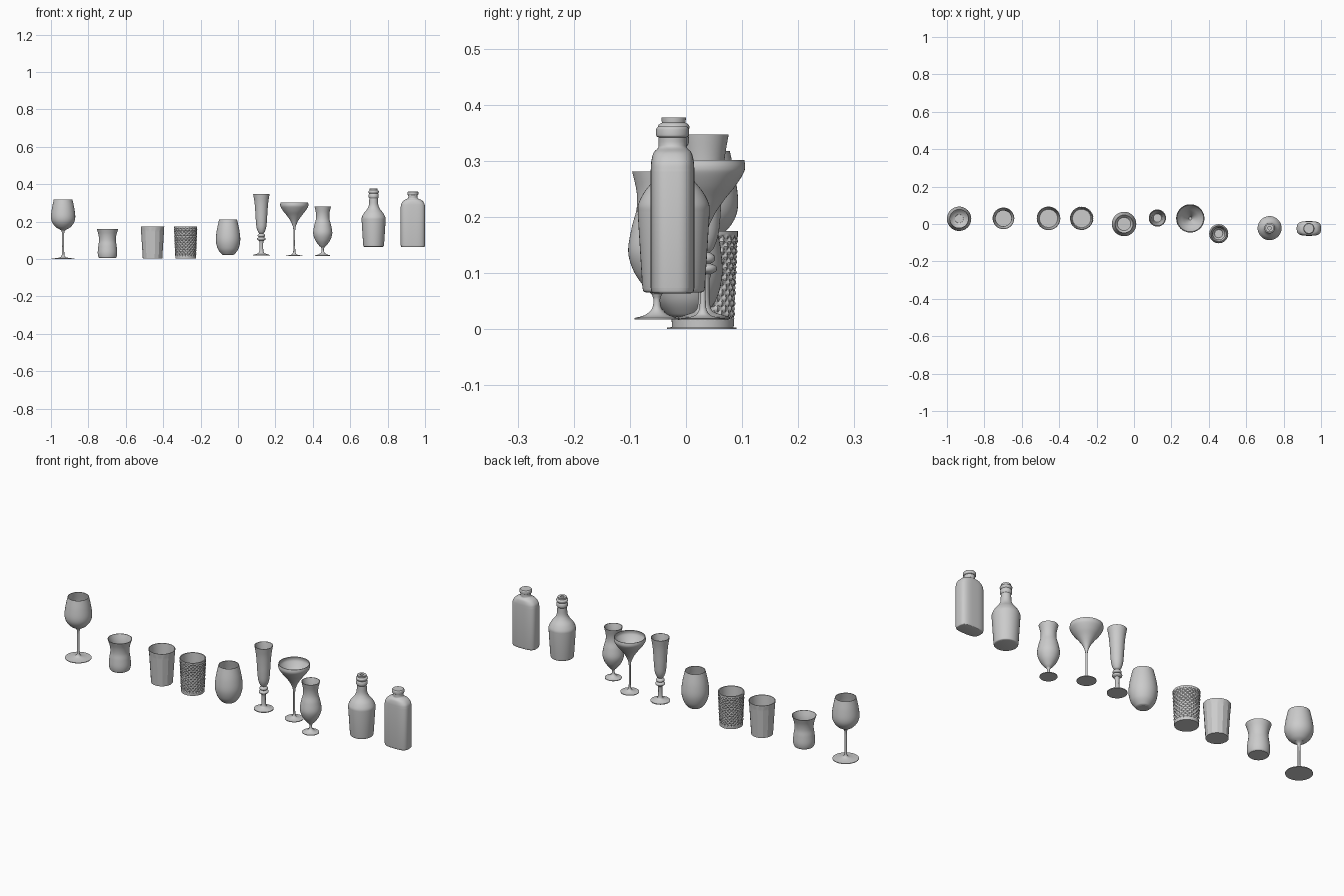
import bpy, bmesh, math

if "Cube" in bpy.data.objects:
    bpy.data.objects.remove(bpy.data.objects["Cube"])


def spline(pts, n=6):
    """Catmull-Rom through tuples of any size; two points give a straight run."""
    out = []
    for i in range(len(pts) - 1):
        b, c = pts[i], pts[i + 1]
        a = pts[i - 1] if i else tuple(2 * p - q for p, q in zip(b, c))
        d = pts[i + 2] if i + 2 < len(pts) else tuple(2 * q - p for p, q in zip(b, c))
        for k in range(n):
            t = k / n
            out.append(tuple(0.5 * (2 * q + (r - p) * t + (2 * p - 5 * q + 4 * r - s) * t * t
                                    + (3 * q - p - 3 * r + s) * t ** 3)
                             for p, q, r, s in zip(a, b, c, d)))
    return out + [pts[-1]]


def skin(name, loc, rings, angle=30):
    """Bridge rings of points; a one-point ring is a pole."""
    bm = bmesh.new()
    vr = [[bm.verts.new(p) for p in ring] for ring in rings]
    for a, b in zip(vr, vr[1:]):
        n = max(len(a), len(b))
        for i in range(n):
            j = (i + 1) % n
            if len(a) == 1 and len(b) == 1:
                continue
            if len(a) == 1:
                f = (a[0], b[j], b[i])
            elif len(b) == 1:
                f = (a[i], a[j], b[0])
            else:
                f = (a[i], a[j], b[j], b[i])
            bm.faces.new(f)
    bmesh.ops.recalc_face_normals(bm, faces=bm.faces)
    me = bpy.data.meshes.new(name)
    bm.to_mesh(me)
    bm.free()
    ob = bpy.data.objects.new(name, me)
    ob.location = (loc[0], loc[1], 0)
    bpy.context.collection.objects.link(ob)
    bpy.ops.object.select_all(action='DESELECT')
    ob.select_set(True)
    bpy.context.view_layer.objects.active = ob
    bpy.ops.object.shade_smooth_by_angle(angle=math.radians(angle))
    return ob


def lathe(name, loc, runs, wall=0, floor=0, segs=48, n=6, relief=None, angle=30):
    """Spin smooth profile runs; the last run is the bowl and is hollowed by wall."""
    prof = []
    for run in runs:
        s = spline(run, n if len(run) > 2 or relief else 1)
        prof += s[1:] if prof and prof[-1] == s[0] else s
    outer = len(prof)
    if wall:
        inner = []
        for i, (r, z) in enumerate(s):
            p, q = s[max(i - 1, 0)], s[min(i + 1, len(s) - 1)]
            dr, dz = q[0] - p[0], q[1] - p[1]
            L = math.hypot(dr, dz)
            ri, zi = r - wall * dz / L, min(z + wall * dr / L, s[-1][1])
            if zi > floor + 0.001 and ri > 0.001:
                inner.append((ri, zi))
        prof += inner[::-1] + [(inner[0][0] * 0.96, floor), (0, floor)]
    rings = []
    for k, (r, z) in enumerate(prof):
        if r < 1e-5:
            rings.append([(0, 0, z)])
            continue
        ring = []
        for i in range(segs):
            th = 2 * math.pi * i / segs
            rr = r + (relief(th, z) if relief and k < outer else 0)
            ring.append((rr * math.cos(th), rr * math.sin(th), z))
        rings.append(ring)
    return skin(name, loc, rings, angle)


def foot(z, r, stem, top):
    """Flat disc foot flowing into a stem."""
    return [[(0, z), (r, z)], [(r, z), (r, z + .003)],
            [(r, z + .003), (r * .5, z + .006), (stem * 1.8, z + .014), (stem, z + .04), (stem, top)]]


# Stemmed wine glass
lathe("wine_glass", (-.935, .028), foot(0, .062, .006, .14) + [
    [(.006, .14), (.012, .154), (.038, .170), (.058, .195), (.065, .225), (.060, .270), (.050, .318)]],
    wall=.002, floor=.160)

# Waisted tumbler
lathe("waisted_tumbler", (-.698, .03), [[(0, .005), (.044, .005)],
    [(.044, .005), (.049, .012), (.052, .035), (.049, .07), (.045, .10), (.048, .13), (.058, .162)]],
    wall=.003, floor=.018)


# Tumbler with flat vertical facets fading out under the rim
def facets(th, z, n=14):
    a = th % (2 * math.pi / n) - math.pi / n
    fade = max(0, min(1, (.165 - z) / .01))
    return -.056 * fade * (1 - math.cos(math.pi / n) / math.cos(a))


lathe("faceted_tumbler", (-.457, .03), [[(0, .003), (.052, .003)], [(.052, .003), (.063, .175)]],
      wall=.003, floor=.02, segs=112, n=17, relief=facets, angle=15)


# Tumbler covered in small raised diamonds
def diamonds(th, z):
    if not .018 < z < .166:
        return 0
    u, v = th * 20 / (2 * math.pi), (z - .018) / .0185
    tri = lambda w: 1 - abs(2 * (w % 1) - 1)
    return .0045 * (min(tri(u + v), tri(u - v)) - .6)


lathe("diamond_tumbler", (-.28, .03), [[(0, .003), (.055, .003)], [(.055, .003), (.062, .175)]],
      wall=.005, floor=.02, segs=160, n=74, relief=diamonds)

# Stemless glass
lathe("stemless_glass", (-.053, 0), [[(0, .024), (.026, .022)],
    [(.026, .022), (.036, .028), (.055, .055), (.065, .098), (.061, .15), (.048, .211)]],
    wall=.0025, floor=.030)

# Tall flute with a knobbed stem
lathe("flute_glass", (.125, .032), [
    [(0, .018), (.046, .018)], [(.046, .018), (.046, .022)],
    [(.046, .022), (.028, .027), (.014, .034), (.010, .055), (.010, .085), (.013, .098)],
    [(.013, .098), (.022, .104), (.022, .112), (.012, .117)],
    [(.012, .117), (.019, .122), (.019, .130), (.011, .137)],
    [(.011, .137), (.018, .146), (.026, .170), (.030, .210), (.033, .260), (.037, .305), (.044, .347)]],
    wall=.003, floor=.165)

# Wide cocktail glass
lathe("cocktail_glass", (.301, .03), foot(.016, .044, .005, .155) + [
    [(.005, .155), (.008, .175), (.020, .203), (.038, .230), (.058, .255), (.072, .277), (.0755, .289), (.074, .302)]],
    wall=.003, floor=.182)

# Curvy hurricane glass
lathe("hurricane_glass", (.453, -.052), [
    [(0, .017), (.040, .017)], [(.040, .017), (.040, .020)],
    [(.040, .020), (.022, .025), (.009, .036), (.006, .052), (.009, .062)],
    [(.009, .062), (.022, .075), (.041, .103), (.051, .138), (.045, .180), (.036, .215), (.036, .245), (.044, .281)]],
    wall=.003, floor=.078)

# Tapered round bottle with a lipped neck
lathe("round_bottle", (.725, -.022), [
    [(0, .070), (.048, .065)],
    [(.048, .065), (.054, .068), (.056, .078)], [(.056, .078), (.064, .205)],
    [(.064, .205), (.063, .223), (.052, .245), (.034, .268), (.025, .290), (.023, .325)],
    [(.023, .325), (.027, .332), (.027, .342), (.024, .350)],
    [(.024, .350), (.028, .358), (.027, .364), (.021, .368)],
    [(.021, .368), (.022, .377)], [(.022, .377), (.009, .377)], [(.009, .377), (.009, .362)],
    [(.009, .362), (0, .362)]])


# Flat flask: rings given as (z, half width, half depth, squareness)
def flask_ring(z, a, b, e, segs=64):
    ring = []
    for i in range(segs):
        th = 2 * math.pi * i / segs
        c, s = math.cos(th), math.sin(th)
        ring.append((a * math.copysign(abs(c) ** (2 / e), c), b * math.copysign(abs(s) ** (2 / e), s), z))
    return ring


flask = [[(.064, .058, .033, 3.2), (.066, .063, .037, 3.2), (.074, .065, .039, 3.2)],
         [(.074, .065, .039, 3.2), (.280, .065, .039, 3.2)],
         [(.280, .065, .039, 3.2), (.298, .061, .038, 3), (.314, .048, .034, 2.6), (.323, .030, .026, 2.1),
          (.330, .025, .025, 2), (.342, .025, .025, 2)],
         [(.342, .025, .025, 2), (.345, .029, .029, 2), (.357, .029, .029, 2), (.361, .026, .026, 2)]]
rows = []
for run in flask:
    rows += spline(run, 6 if len(run) > 2 else 1)[1 if rows else 0:]
skin("flat_flask", (.935, -.024), [[(0, 0, .066)]] + [flask_ring(*r) for r in rows] + [[(0, 0, .361)]])
